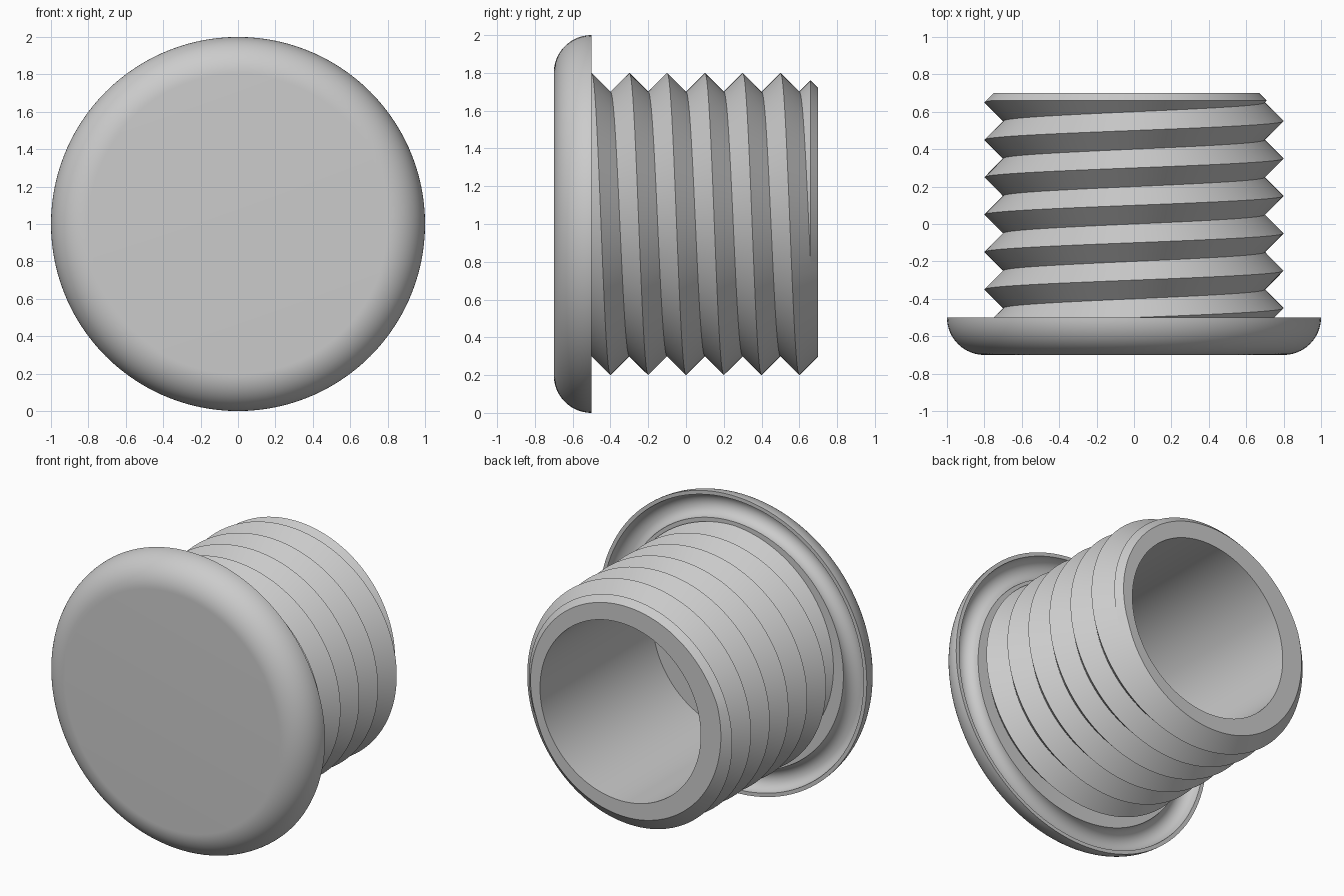
import bpy, bmesh, math

if "Cube" in bpy.data.objects:
    bpy.data.objects.remove(bpy.data.objects["Cube"], do_unlink=True)

N = 120                                  # segments around the axis
FLANGE, TIP, CHAMFER = -0.5, 0.7, 0.66   # positions along y
PITCH, ROOT, DEPTH = 0.2, 0.7, 0.1

grey = bpy.data.materials.new("plain_grey")
grey.use_nodes = True
GREY = (0.6, 0.6, 0.6, 1)
grey.diffuse_color = GREY
grey.node_tree.nodes["Principled BSDF"].inputs["Base Color"].default_value = GREY


def point(r, y, i):
    a = math.tau * i / N
    return (r * math.sin(a), y, 1 + r * math.cos(a))


def surface(name, rows, closed_ends):
    """Skin rows of (radius, y) functions around the axis."""
    bm = bmesh.new()
    grid = [[bm.verts.new(point(*row(i), i)) for i in range(N + 1)] for row in rows]
    for low, high in zip(grid, grid[1:]):
        for i in range(N):
            bm.faces.new((low[i], low[i + 1], high[i + 1], high[i]))
    bmesh.ops.remove_doubles(bm, verts=bm.verts, dist=1e-5)
    if closed_ends:
        bmesh.ops.holes_fill(bm, edges=[e for e in bm.edges if e.is_boundary], sides=0)
    bmesh.ops.recalc_face_normals(bm, faces=bm.faces)
    mesh = bpy.data.meshes.new(name)
    bm.to_mesh(mesh)
    bm.free()
    mesh.materials.append(grey)
    obj = bpy.data.objects.new(name, mesh)
    bpy.context.collection.objects.link(obj)
    bpy.ops.object.select_all(action='DESELECT')
    obj.select_set(True)
    bpy.context.view_layer.objects.active = obj
    bpy.ops.object.shade_smooth_by_angle(angle=math.radians(30))
    return obj


def ring(r, y):
    return lambda i: (r, y)


def arc(cr, radius, start, end, steps):
    angles = [math.radians(start + (end - start) * k / steps) for k in range(steps + 1)]
    return [ring(cr + radius * math.cos(a), FLANGE - radius * math.sin(a)) for a in angles]


# Domed cap: rounded rim, then a half-round groove in the back
surface("cap", arc(0.8, 0.2, 90, 0, 20) + arc(0.9, 0.075, 0, 180, 20), True)


# Threaded hollow stem
def thread_radius(y, i):
    phase = ((y - FLANGE) / PITCH - i / N) % 1
    return ROOT + DEPTH * abs(1 - 2 * phase)


def helix(j):
    def row(i):
        y = FLANGE + PITCH * (i / N + j / 2)
        y = min(max(y, FLANGE), CHAMFER)
        return thread_radius(y, i), y
    return row


def tip(i):
    return thread_radius(CHAMFER, i) - (TIP - CHAMFER), TIP


stem_rows = [helix(j) for j in range(-2, 13)]
stem_rows += [tip, ring(0.6, TIP), ring(0.6, FLANGE)]
stem = surface("threaded_stem", stem_rows, False)
